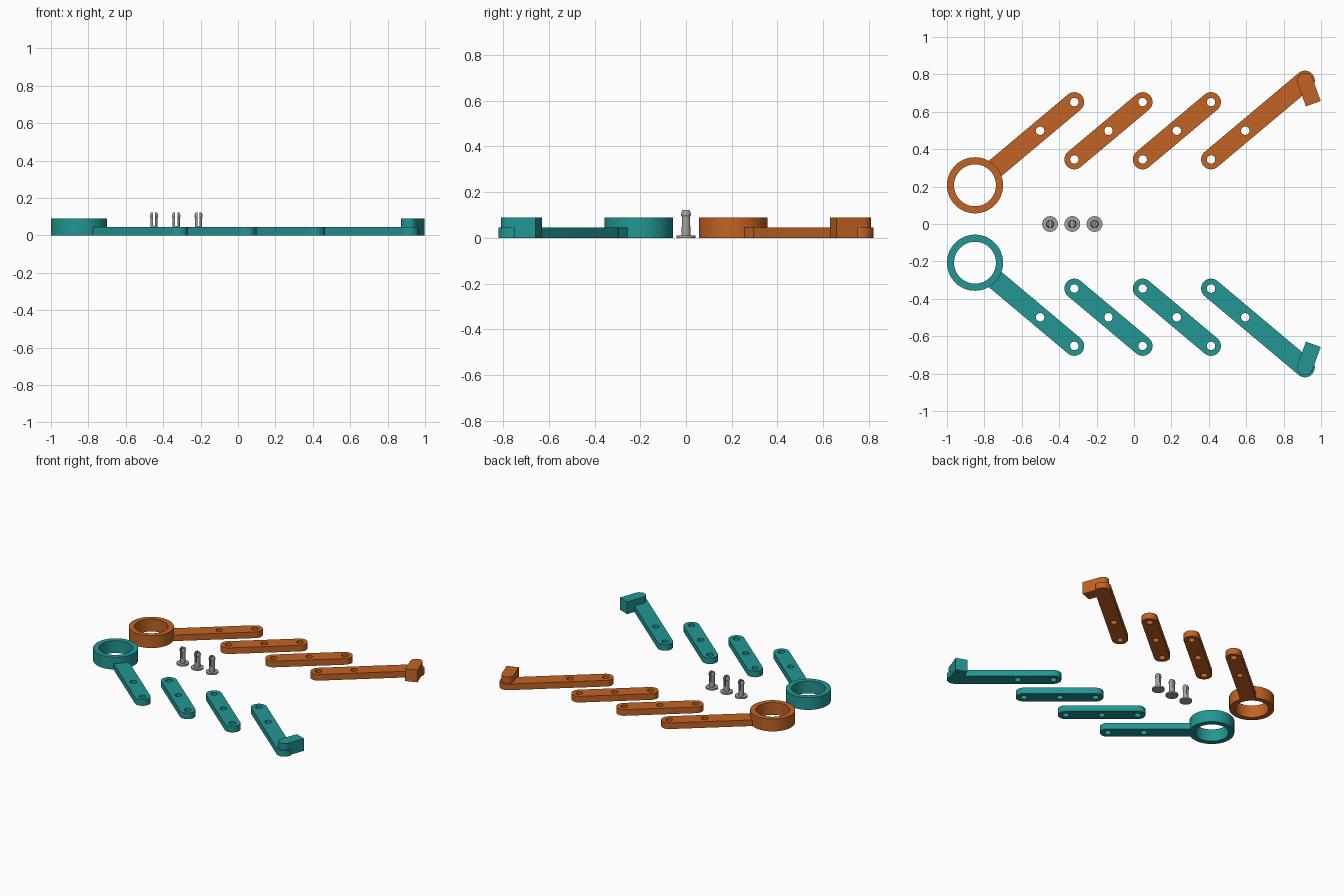
import bpy, bmesh, math
from mathutils import Vector, Matrix

cube = bpy.data.objects.get("Cube")
if cube:
    bpy.data.objects.remove(cube, do_unlink=True)

ANGLE = math.radians(40)
HALF_WIDTH, THICK, TALL = 0.053, 0.045, 0.09
HOLE_R, PITCH = 0.0225, 0.2385
MID_Y = 0.4985


def material(name, rgb, metallic=0.0):
    m = bpy.data.materials.new(name)
    m.use_nodes = True
    m.diffuse_color = (*rgb, 1)
    node = m.node_tree.nodes["Principled BSDF"]
    node.inputs["Base Color"].default_value = (*rgb, 1)
    node.inputs["Roughness"].default_value = 0.6
    return m


def add_object(name, mesh, mat):
    ob = bpy.data.objects.new(name, mesh)
    bpy.context.collection.objects.link(ob)
    mesh.materials.clear()
    mesh.materials.append(mat)
    bpy.ops.object.select_all(action='DESELECT')
    ob.select_set(True)
    bpy.context.view_layer.objects.active = ob
    bpy.ops.object.shade_smooth_by_angle(angle=math.radians(30))
    return ob


def arc(cx, r, start, end, n):
    return [(cx + r * math.cos(start + (end - start) * i / n),
             r * math.sin(start + (end - start) * i / n)) for i in range(n + 1)]


def circle(cx, r, n=40):
    return arc(cx, r, 0, math.tau, n)[:-1]


def bar(u0, u1, half, round_start):
    """Outline along u with a round far end and a round or square near end."""
    pts = arc(u1, half, -math.pi / 2, math.pi / 2, 20)
    if round_start:
        return pts + arc(u0, half, math.pi / 2, math.pi * 1.5, 20)
    return pts + [(u0, half), (u0, -half)]


def plate(name, loops, height, centre, angle, side, mat):
    """Extrude an outline with holes, then place it; side -1 mirrors it in y."""
    curve = bpy.data.curves.new(name, 'CURVE')
    curve.dimensions, curve.fill_mode = '2D', 'BOTH'
    curve.extrude = height / 2
    for loop in loops:
        sp = curve.splines.new('POLY')
        sp.points.add(len(loop) - 1)
        for p, (x, y) in zip(sp.points, loop):
            p.co = (x, y, 0, 1)
        sp.use_cyclic_u = True
    temp = bpy.data.objects.new("outline", curve)
    bpy.context.collection.objects.link(temp)
    dg = bpy.context.evaluated_depsgraph_get()
    mesh = bpy.data.meshes.new_from_object(temp.evaluated_get(dg))
    bpy.data.objects.remove(temp, do_unlink=True)
    bpy.data.curves.remove(curve)
    place = (Matrix.Diagonal((1, side, 1, 1))
             @ Matrix.Translation((centre[0], centre[1], height / 2))
             @ Matrix.Rotation(angle, 4, 'Z'))
    bm = bmesh.new()
    bm.from_mesh(mesh)
    bmesh.ops.remove_doubles(bm, verts=bm.verts, dist=1e-5)
    bm.transform(place)
    bmesh.ops.recalc_face_normals(bm, faces=bm.faces)
    bm.to_mesh(mesh)
    bm.free()
    mesh.name = name
    return add_object(name, mesh, mat)


orange = material("burnt orange", (0.54, 0.125, 0.017))
teal = material("teal", (0.016, 0.305, 0.296))
steel = material("grey metal", (0.36, 0.36, 0.36))

# Two mirrored sets of linkage parts
for label, side, mat in (("orange", 1, orange), ("teal", -1, teal)):
    mids = [(-0.502 + 0.3655 * i, MID_Y) for i in range(4)]
    holes = [circle(u, HOLE_R) for u in (-PITCH, 0, PITCH)]

    # Finger ring and its arm
    plate(label + "_finger_ring", [circle(0, 0.15, 72), circle(0, 0.112, 72)],
          TALL, (-0.85, 0.207), 0, side, mat)
    plate(label + "_ring_arm", [bar(-0.323, PITCH, HALF_WIDTH, False)] + holes[1:],
          THICK, mids[0], ANGLE, side, mat)

    # Middle links
    for i in (1, 2):
        plate(f"{label}_link_{i}", [bar(-PITCH, PITCH, HALF_WIDTH, True)] + holes,
              THICK, mids[i], ANGLE, side, mat)

    # Gripping arm with its jaw block
    reach = 0.417
    plate(label + "_jaw_arm", [bar(-PITCH, reach, HALF_WIDTH, True)] + holes[:2],
          THICK, mids[3], ANGLE, side, mat)
    tip = (mids[3][0] + reach * math.cos(ANGLE), MID_Y + reach * math.sin(ANGLE))
    plate(label + "_jaw_block", [bar(-0.131, 0, 0.042, False)],
          TALL, tip, math.radians(110), side, mat)

# Split snap pins
PROFILE = [(0, 0), (0.042, 0), (0.042, 0.011), (0.019, 0.011), (0.019, 0.093),
           (0.0225, 0.099), (0.0225, 0.105), (0.017, 0.121), (0, 0.121)]
for i in range(3):
    bm = bmesh.new()
    verts = [bm.verts.new((r, 0, z)) for r, z in PROFILE]
    edges = [bm.edges.new(pair) for pair in zip(verts, verts[1:])]
    bmesh.ops.spin(bm, geom=verts + edges, cent=(0, 0, 0), axis=(0, 0, 1),
                   angle=math.tau, steps=36, use_duplicate=False)
    bmesh.ops.remove_doubles(bm, verts=bm.verts, dist=1e-5)
    bmesh.ops.recalc_face_normals(bm, faces=bm.faces)
    mesh = bpy.data.meshes.new("pin")
    bm.to_mesh(mesh)
    bm.free()
    pin = add_object(f"snap_pin_{i + 1}", mesh, steel)

    # Slot through the shaft
    bpy.ops.mesh.primitive_cube_add(size=1, location=(0, 0, 0.1))
    cutter = bpy.context.object
    cutter.scale = (0.011, 0.1, 0.1)
    cutter.hide_render = True
    mod = pin.modifiers.new("slot", 'BOOLEAN')
    mod.operation, mod.object, mod.solver = 'DIFFERENCE', cutter, 'EXACT'
    bpy.context.view_layer.objects.active = pin
    bpy.ops.object.modifier_apply(modifier=mod.name)
    bpy.data.objects.remove(cutter, do_unlink=True)
    pin.location = (-0.449 + 0.119 * i, 0, 0)
